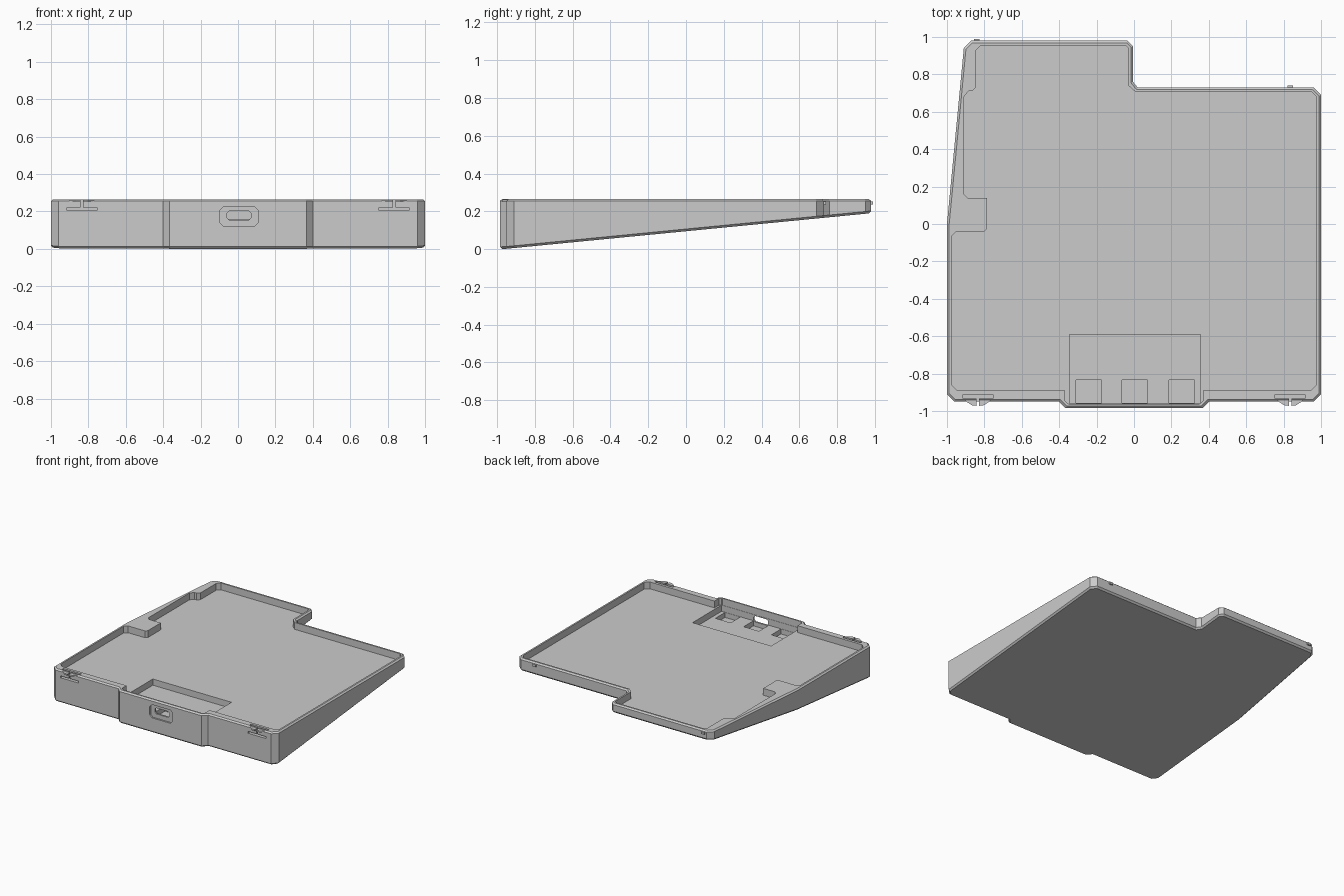
import bpy, bmesh
from mathutils import Vector

if "Cube" in bpy.data.objects:
    bpy.data.objects.remove(bpy.data.objects["Cube"])

TOP = 0.265
FLOOR = 0.21

grey = bpy.data.materials.new("mid grey")
grey.diffuse_color = (0.6, 0.6, 0.6, 1)
grey.use_nodes = True
grey.node_tree.nodes["Principled BSDF"].inputs["Base Color"].default_value = grey.diffuse_color


def base_z(y):
    """Height of the sloping underside."""
    return max(0.0, (y + 0.97) * 0.0975)


def inset(pts, d):
    """Move every side of a counter-clockwise outline inwards by d."""
    out, n = [], len(pts)
    for i in range(n):
        a, b, c = (Vector(pts[(i + k) % n]) for k in (-1, 0, 1))
        e, f = (b - a).normalized(), (c - b).normalized()
        n1, n2 = Vector((-e.y, e.x)), Vector((-f.y, f.x))
        out.append(tuple(b + (n1 + n2) * d / (1 + n1.dot(n2))))
    return out


def loft(name, rings):
    """Closed solid through a stack of equal-length rings."""
    bm = bmesh.new()
    vs = [[bm.verts.new(p) for p in r] for r in rings]
    n = len(vs[0])
    bm.faces.new(vs[0][::-1])
    bm.faces.new(vs[-1])
    for lo, hi in zip(vs, vs[1:]):
        for i in range(n):
            j = (i + 1) % n
            bm.faces.new((lo[i], lo[j], hi[j], hi[i]))
    bmesh.ops.recalc_face_normals(bm, faces=bm.faces)
    me = bpy.data.meshes.new(name)
    bm.to_mesh(me)
    bm.free()
    me.materials.append(grey)
    ob = bpy.data.objects.new(name, me)
    bpy.context.collection.objects.link(ob)
    return ob


def prism(name, pts, z0, z1):
    return loft(name, [[(x, y, z) for x, y in pts] for z in (z0, z1)])


def box(name, x0, x1, y0, y1, z0, z1):
    return prism(name, [(x0, y0), (x1, y0), (x1, y1), (x0, y1)], z0, z1)


def port(name, x0, x1, z0, z1, c, y0, y1):
    """Rectangle with clipped corners, running front to back."""
    p = [(x0 + c, z0), (x1 - c, z0), (x1, z0 + c), (x1, z1 - c),
         (x1 - c, z1), (x0 + c, z1), (x0, z1 - c), (x0, z0 + c)]
    return loft(name, [[(x, y, z) for x, z in p] for y in (y0, y1)])


# wedge-shaped tray body with chamfered top and bottom edges
outline = [(-0.96, -0.95), (-0.40, -0.95), (-0.365, -0.985), (0.365, -0.985),
           (0.40, -0.95), (0.96, -0.95), (1, -0.91), (1, 0.69), (0.96, 0.73),
           (0.02, 0.73), (-0.005, 0.76), (-0.005, 0.95), (-0.035, 0.98),
           (-0.87, 0.98), (-0.91, 0.94), (-1, 0), (-1, -0.91)]
small = inset(outline, 0.012)
body = loft("tray_body", [
    [(x, y, base_z(y)) for x, y in small],
    [(x, y, base_z(y) + 0.012) for x, y in outline],
    [(x, y, TOP - 0.01) for x, y in outline],
    [(x, y, TOP) for x, y in small]])

# main cavity, leaving corner blocks along the left wall
cavity = [(-0.945, -0.89), (-0.37, -0.89), (-0.37, -0.945), (-0.35, -0.962),
          (0.35, -0.962), (0.37, -0.945), (0.37, -0.89), (0.945, -0.89),
          (0.975, -0.86), (0.975, 0.68), (0.95, 0.705), (0.01, 0.705),
          (-0.03, 0.74), (-0.03, 0.94), (-0.045, 0.955), (-0.82, 0.955),
          (-0.845, 0.93), (-0.845, 0.73), (-0.865, 0.71), (-0.885, 0.71),
          (-0.91, 0.68), (-0.91, 0.16), (-0.89, 0.14), (-0.785, 0.14),
          (-0.785, -0.025), (-0.8, -0.04), (-0.95, -0.04), (-0.975, -0.065),
          (-0.975, -0.86)]
cutters = [prism("cavity_cutter", cavity, FLOOR, 0.4),
           box("recess_cutter", -0.345, 0.355, -0.96, -0.59, 0.16, 0.3)]

# three small pockets in the recess
for x in (-0.243, 0.003, 0.255):
    cutters.append(box("pocket_cutter", x - 0.068, x + 0.068, -0.958, -0.835, 0.12, 0.25))

# port opening in the front wall
cutters.append(port("port_recess_cutter", -0.096, 0.107, 0.12, 0.226, 0.02, -1.05, -0.972))
cutters.append(port("port_hole_cutter", -0.06, 0.07, 0.155, 0.202, 0.012, -1.05, -0.94))

# slots that free the two front latches
for x in (-0.835, 0.835):
    cutters.append(box("latch_back_cutter", x - 0.08, x + 0.08, -0.932, -0.912, 0.205, 0.3))
    cutters.append(box("latch_under_cutter", x - 0.08, x + 0.08, -1.0, -0.92, 0.205, 0.22))
    cutters.append(box("latch_slit_cutter", x - 0.006, x + 0.006, -1.0, -0.92, 0.215, 0.3))

for c in cutters:
    c.hide_render = True
    m = body.modifiers.new("cut", "BOOLEAN")
    m.operation, m.solver, m.object = "DIFFERENCE", "EXACT", c
    bpy.context.view_layer.objects.active = body
    bpy.ops.object.modifier_apply(modifier=m.name)
    bpy.data.objects.remove(c)

# snap lobes on the front latches
for x in (-0.835, 0.835):
    for s in (-1, 1):
        lobe = [(x + s * 0.006, -0.94), (x + s * 0.006, -0.972),
                (x + s * 0.03, -0.97), (x + s * 0.065, -0.948), (x + s * 0.065, -0.94)]
        prism("latch_lobe", lobe, 0.25, 0.262)

# small catches on the back edges
for x, y in ((-0.84, 0.98), (0.835, 0.73)):
    box("back_catch", x - 0.015, x + 0.015, y - 0.01, y + 0.01, 0.235, 0.253)
